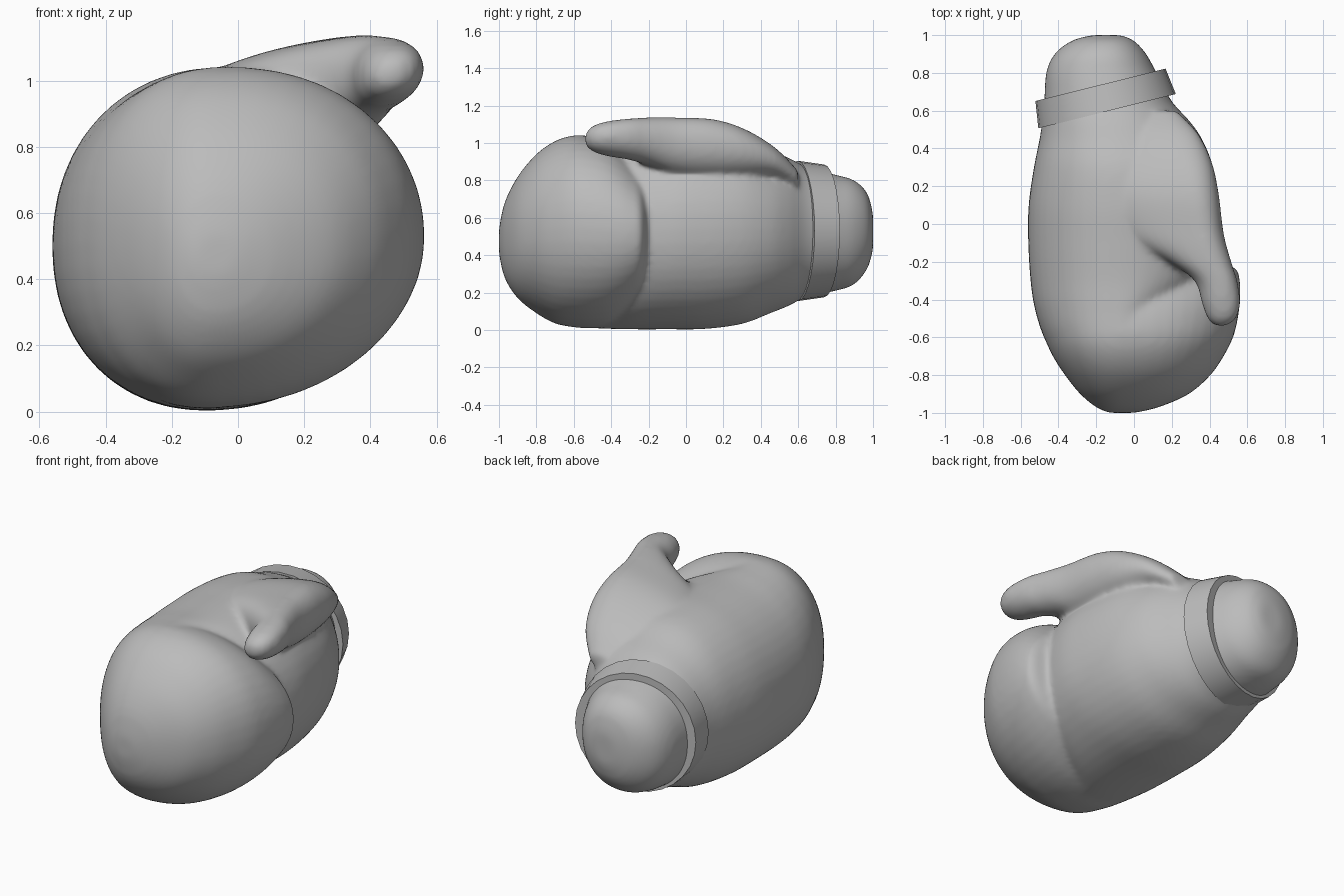
import bpy, bmesh, math
from mathutils import Matrix

if "Cube" in bpy.data.objects:
    bpy.data.objects.remove(bpy.data.objects["Cube"])

grey = bpy.data.materials.new("plain grey")
grey.use_nodes = True
grey.diffuse_color = (0.5, 0.5, 0.5, 1)
grey.node_tree.nodes["Principled BSDF"].inputs["Base Color"].default_value = (0.5, 0.5, 0.5, 1)


def spline(rows, steps=5):
    """Smoothly interpolate rows of section values."""
    out = []
    for i in range(len(rows) - 1):
        a, b, c, d = rows[max(i - 1, 0)], rows[i], rows[i + 1], rows[min(i + 2, len(rows) - 1)]
        for s in range(steps):
            t = s / steps
            out.append([q + 0.5 * t * (r - p + t * (2 * p - 5 * q + 4 * r - u + t * (3 * (q - r) + u - p)))
                        for p, q, r, u in zip(a, b, c, d)])
    return out + [list(rows[-1])]


def bridge(bm, a, b):
    for i in range(len(a)):
        j = (i + 1) % len(a)
        bm.faces.new((a[i], a[j], b[j], b[i]))


def loft(bm, rows, shear, sides=48, power=2.15):
    """Closed form through lopsided round sections: y, x min, x crest, x max, z min, z max."""
    rings = []
    for y, x0, crest, x1, z0, z1 in spline(rows):
        ring = []
        for k in range(sides):
            a = 2 * math.pi * k / sides
            c, s = math.cos(a), math.sin(a)
            u = math.copysign(abs(c) ** (2 / power), c)
            v = math.copysign(abs(s) ** (2 / power), s)
            dx = u * (x1 - crest if u > 0 else crest - x0)
            z = (z0 + z1) / 2 + v * (z1 - z0) / 2 + shear * dx
            ring.append(bm.verts.new((crest + dx, y, z)))
        rings.append(ring)
    for a, b in zip(rings, rings[1:]):
        bridge(bm, a, b)
    bm.faces.new(rings[0])
    bm.faces.new(rings[-1])


def make_object(name, bm):
    bmesh.ops.recalc_face_normals(bm, faces=bm.faces)
    mesh = bpy.data.meshes.new(name)
    bm.to_mesh(mesh)
    bm.free()
    mesh.materials.append(grey)
    ob = bpy.data.objects.new(name, mesh)
    bpy.context.collection.objects.link(ob)
    bpy.ops.object.select_all(action='DESELECT')
    ob.select_set(True)
    bpy.context.view_layer.objects.active = ob
    bpy.ops.object.shade_smooth_by_angle(angle=math.radians(35))
    return ob


# Padded glove: palm and wrist, curled fist and thumb fused together
bm = bmesh.new()
palm = [(-0.85, -0.3, -0.12, -0.02, 0.2, 0.82), (-0.75, -0.395, -0.08, 0.0, 0.07, 0.97),
        (-0.6, -0.477, -0.07, 0.08, 0.016, 1.035), (-0.45, -0.525, -0.07, 0.22, 0.008, 1.035),
        (-0.3, -0.548, -0.07, 0.4, 0.004, 1.03), (-0.1, -0.56, -0.07, 0.46, 0.004, 1.035),
        (0.1, -0.558, -0.07, 0.455, 0.006, 1.04), (0.3, -0.53, -0.08, 0.42, 0.033, 1.02),
        (0.45, -0.5, -0.1, 0.36, 0.09, 0.96), (0.55, -0.485, -0.12, 0.29, 0.13, 0.92),
        (0.65, -0.475, -0.14, 0.2, 0.18, 0.87), (0.8, -0.465, -0.17, 0.12, 0.21, 0.83),
        (0.9, -0.42, -0.17, 0.065, 0.245, 0.8), (0.97, -0.33, -0.16, 0.0, 0.33, 0.73),
        (1.0, -0.22, -0.15, -0.07, 0.43, 0.62)]
fist = [(-1.0, -0.13, -0.07, 0.0, 0.41, 0.54), (-0.97, -0.2, -0.07, 0.13, 0.28, 0.68),
        (-0.9, -0.285, -0.07, 0.29, 0.17, 0.82), (-0.8, -0.365, -0.07, 0.405, 0.09, 0.94),
        (-0.7, -0.43, -0.07, 0.475, 0.035, 1.01), (-0.6, -0.475, -0.07, 0.525, 0.015, 1.04),
        (-0.5, -0.505, -0.07, 0.55, 0.012, 1.032), (-0.4, -0.52, -0.07, 0.562, 0.03, 0.995),
        (-0.3, -0.5, -0.07, 0.56, 0.08, 0.92), (-0.23, -0.45, -0.07, 0.53, 0.15, 0.84),
        (-0.18, -0.3, -0.07, 0.35, 0.28, 0.7)]
thumb = [(-0.54, 0.43, 0.46, 0.49, 0.99, 1.05), (-0.5, 0.39, 0.46, 0.54, 0.955, 1.09),
         (-0.42, 0.36, 0.45, 0.562, 0.93, 1.115), (-0.3, 0.32, 0.43, 0.547, 0.91, 1.13),
         (-0.2, 0.18, 0.38, 0.515, 0.88, 1.135), (-0.05, -0.1, 0.34, 0.475, 0.83, 1.135),
         (0.15, -0.2, 0.3, 0.45, 0.81, 1.125), (0.32, -0.15, 0.26, 0.415, 0.81, 1.07),
         (0.48, -0.05, 0.2, 0.34, 0.81, 0.97), (0.6, 0.05, 0.15, 0.23, 0.76, 0.85)]
loft(bm, palm, shear=0.04)
loft(bm, fist, shear=0.04)
loft(bm, thumb, shear=0.13)
glove = make_object("padded_glove", bm)
fuse = glove.modifiers.new("fuse", 'REMESH')
fuse.mode = 'VOXEL'
fuse.voxel_size = 0.016
fuse.use_smooth_shade = True
soften = glove.modifiers.new("soften", 'SMOOTH')
soften.factor = 0.5
soften.iterations = 11

# Wrist strap: a slightly conical, tilted band
bm = bmesh.new()
sides = 28
loops = []
for r, y in ((0.375, -0.072), (0.355, 0.072), (0.3, 0.072), (0.3, -0.072)):
    loops.append([bm.verts.new((r * math.cos(2 * math.pi * k / sides), y,
                                r * math.sin(2 * math.pi * k / sides))) for k in range(sides)])
for i in range(4):
    bridge(bm, loops[i], loops[(i + 1) % 4])
bm.transform(Matrix.Translation((-0.16, 0.667, 0.53)) @ Matrix.Rotation(math.radians(14), 4, 'Z'))
make_object("wrist_strap", bm)
